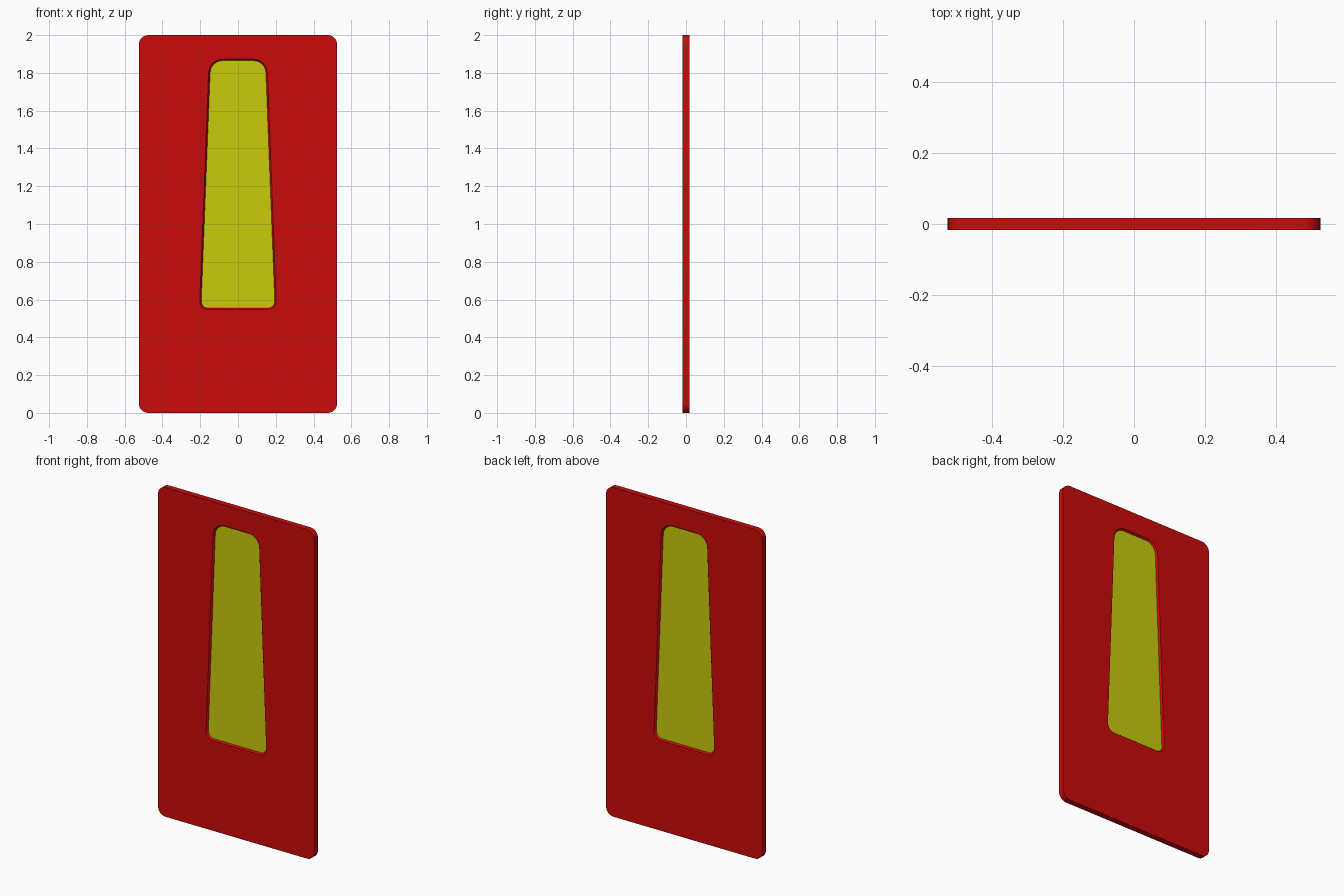
import bpy, bmesh, math
from mathutils import Vector

if "Cube" in bpy.data.objects:
    bpy.data.objects.remove(bpy.data.objects["Cube"])

HALF = 0.0175   # half thickness of the door
PANE = 0.007    # half thickness of the window pane


def rounded(corners, seg=8):
    """Outline of a convex polygon given as (x, z, corner radius), counter-clockwise."""
    pts, n = [], len(corners)
    for i, (x, z, r) in enumerate(corners):
        p = Vector((x, z))
        a = (Vector(corners[i - 1][:2]) - p).normalized()
        b = (Vector(corners[(i + 1) % n][:2]) - p).normalized()
        half = a.angle(b) / 2
        c = p + (a + b).normalized() * (r / math.sin(half))
        start = p + a * (r / math.tan(half)) - c
        sweep = math.pi - 2 * half
        for k in range(seg + 1):
            t = sweep * k / seg
            pts.append((c.x + start.x * math.cos(t) - start.y * math.sin(t),
                        c.y + start.x * math.sin(t) + start.y * math.cos(t)))
    return pts


def window(d):
    """Tapered window outline, shrunk by d."""
    w0, w1, z0, z1 = 0.204 - d, 0.153 - d, 0.547 + d, 1.873 - d
    return rounded([(-w0, z0, 0.045 - d), (w0, z0, 0.045 - d),
                    (w1, z1, 0.075 - d), (-w1, z1, 0.075 - d)])


def ring(bm, pts, y):
    vs = [bm.verts.new((x, y, z)) for x, z in pts]
    es = [bm.edges.new((vs[i - 1], vs[i])) for i in range(len(vs))]
    return vs, es


def wall(bm, a, b):
    for i in range(len(a)):
        bm.faces.new((a[i - 1], a[i], b[i], b[i - 1]))


def finish(bm, name, color):
    bmesh.ops.recalc_face_normals(bm, faces=bm.faces[:])
    me = bpy.data.meshes.new(name)
    bm.to_mesh(me)
    bm.free()
    ob = bpy.data.objects.new(name, me)
    bpy.context.collection.objects.link(ob)
    mat = bpy.data.materials.new(name + "_paint")
    mat.diffuse_color = color
    mat.use_nodes = True
    mat.node_tree.nodes["Principled BSDF"].inputs["Base Color"].default_value = mat.diffuse_color
    me.materials.append(mat)
    bpy.ops.object.select_all(action='DESELECT')
    ob.select_set(True)
    bpy.context.view_layer.objects.active = ob
    bpy.ops.object.shade_smooth_by_angle(angle=math.radians(30))


# door panel with a window opening that narrows towards its middle
w, r = 0.525, 0.05
panel = rounded([(-w, 0, r), (w, 0, r), (w, 2, r), (-w, 2, r)])
bm = bmesh.new()
outer, mouth = [], []
for y in (-HALF, HALF):
    ov, oe = ring(bm, panel, y)
    mv, me_ = ring(bm, window(0), y)
    bmesh.ops.triangle_fill(bm, edges=oe + me_, use_beauty=True,
                            normal=(0, math.copysign(1, y), 0))
    outer.append(ov)
    mouth.append(mv)
throat = [ring(bm, window(0.008), y)[0] for y in (-PANE, PANE)]
wall(bm, *outer)
wall(bm, mouth[0], throat[0])
wall(bm, throat[0], throat[1])
wall(bm, throat[1], mouth[1])
finish(bm, "door_panel", (0.6, 0.003, 0.003, 1))

# window pane, recessed on both sides
bm = bmesh.new()
sides = [ring(bm, window(0.008), y)[0] for y in (-PANE, PANE)]
for s in sides:
    bm.faces.new(s)
wall(bm, *sides)
finish(bm, "window_pane", (0.58, 0.6, 0.004, 1))
